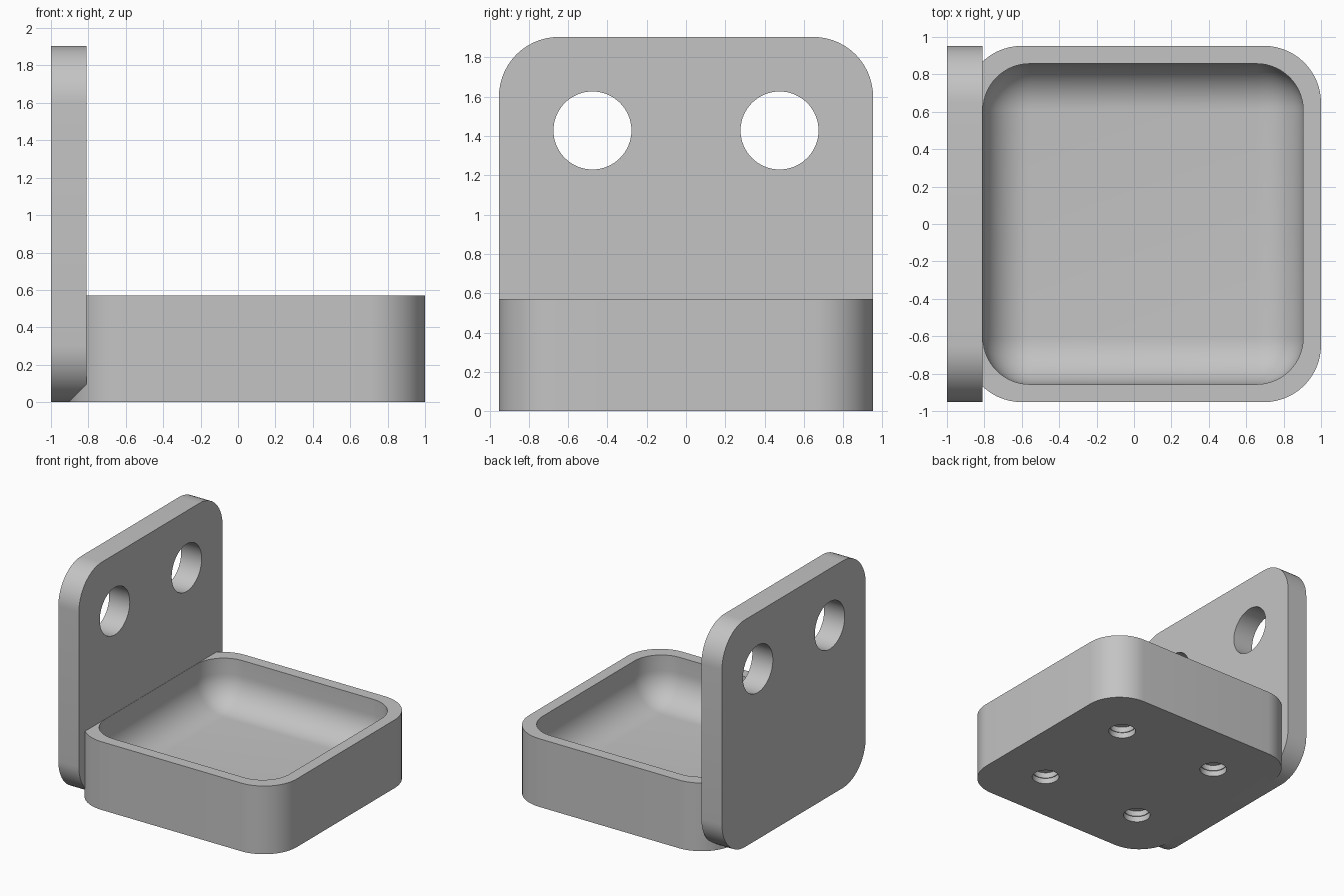
import bpy, bmesh
from math import radians
from mathutils import Matrix, Vector

if "Cube" in bpy.data.objects:
    bpy.data.objects.remove(bpy.data.objects["Cube"], do_unlink=True)

U = 2 / 21            # basic wall thickness
HALF = 10 * U         # half width of tray and plate
MID = U / 2           # x centre of the tray

grey = bpy.data.materials.new("plain grey")
grey.use_nodes = True
grey.diffuse_color = (0.55, 0.55, 0.55, 1)
grey.node_tree.nodes["Principled BSDF"].inputs["Base Color"].default_value = (0.55, 0.55, 0.55, 1)


def finish(name, bm):
    mesh = bpy.data.meshes.new(name)
    bm.to_mesh(mesh)
    bm.free()
    mesh.materials.append(grey)
    obj = bpy.data.objects.new(name, mesh)
    bpy.context.collection.objects.link(obj)
    return obj


def rounded_box(name, low, high, radius, axis=None):
    """Box with edges along one axis rounded, or all edges when axis is None."""
    low, high = Vector(low), Vector(high)
    bm = bmesh.new()
    bmesh.ops.create_cube(bm, size=1)
    for v in bm.verts:
        v.co = (low + high) / 2 + v.co * (high - low)
    edges = [e for e in bm.edges if axis is None
             or abs((e.verts[0].co - e.verts[1].co)[axis]) > 0.01]
    bmesh.ops.bevel(bm, geom=edges, offset=radius, offset_type='OFFSET',
                    segments=14, profile=0.5, affect='EDGES', clamp_overlap=False)
    return finish(name, bm)


def cylinder(name, centre, radius, depth, axis='Z'):
    bm = bmesh.new()
    turn = Matrix.Rotation(radians(90), 4, 'Y') if axis == 'X' else Matrix()
    bmesh.ops.create_cone(bm, cap_ends=True, segments=64, radius1=radius, radius2=radius,
                          depth=depth, matrix=Matrix.Translation(centre) @ turn)
    return finish(name, bm)


def cut(target, cutter):
    cutter.hide_render = True
    mod = target.modifiers.new("cut", 'BOOLEAN')
    mod.operation, mod.solver, mod.object = 'DIFFERENCE', 'EXACT', cutter
    bpy.ops.object.select_all(action='DESELECT')
    bpy.context.view_layer.objects.active = target
    target.select_set(True)
    bpy.ops.object.modifier_apply(modifier=mod.name)
    bpy.data.objects.remove(cutter, do_unlink=True)


# Upright mounting plate with two through holes
plate = rounded_box("mounting_plate", (-1, -HALF, 0), (-1 + 2 * U, HALF, 20 * U), 0.305, axis=0)
for side in (-1, 1):
    cut(plate, cylinder("screw_hole", (-1 + U, side * 5 * U, 15 * U), 2 * U + 0.008, 0.5, 'X'))

# Tray with a round-bottomed hollow
tray = rounded_box("tray", (MID - HALF, -HALF, 0), (MID + HALF, HALF, 6 * U), 0.305, axis=2)
inner = HALF - U
cut(tray, rounded_box("hollow", (MID - inner + 0.002, -inner, 2 * U),
                      (MID + inner, inner, 1.5), 0.25))

# Four stepped blind holes in the underside
for sx in (-1, 1):
    for sy in (-1, 1):
        for radius, depth in ((0.107, U / 2), (0.1, U)):
            cut(tray, cylinder("foot_hole", (MID + sx * 5 * U, sy * 5 * U, 0), radius, depth * 2))

# Smooth curves, crisp edges
bpy.ops.object.select_all(action='DESELECT')
for obj in (plate, tray):
    obj.select_set(True)
    bpy.context.view_layer.objects.active = obj
bpy.ops.object.shade_smooth_by_angle(angle=radians(30))
